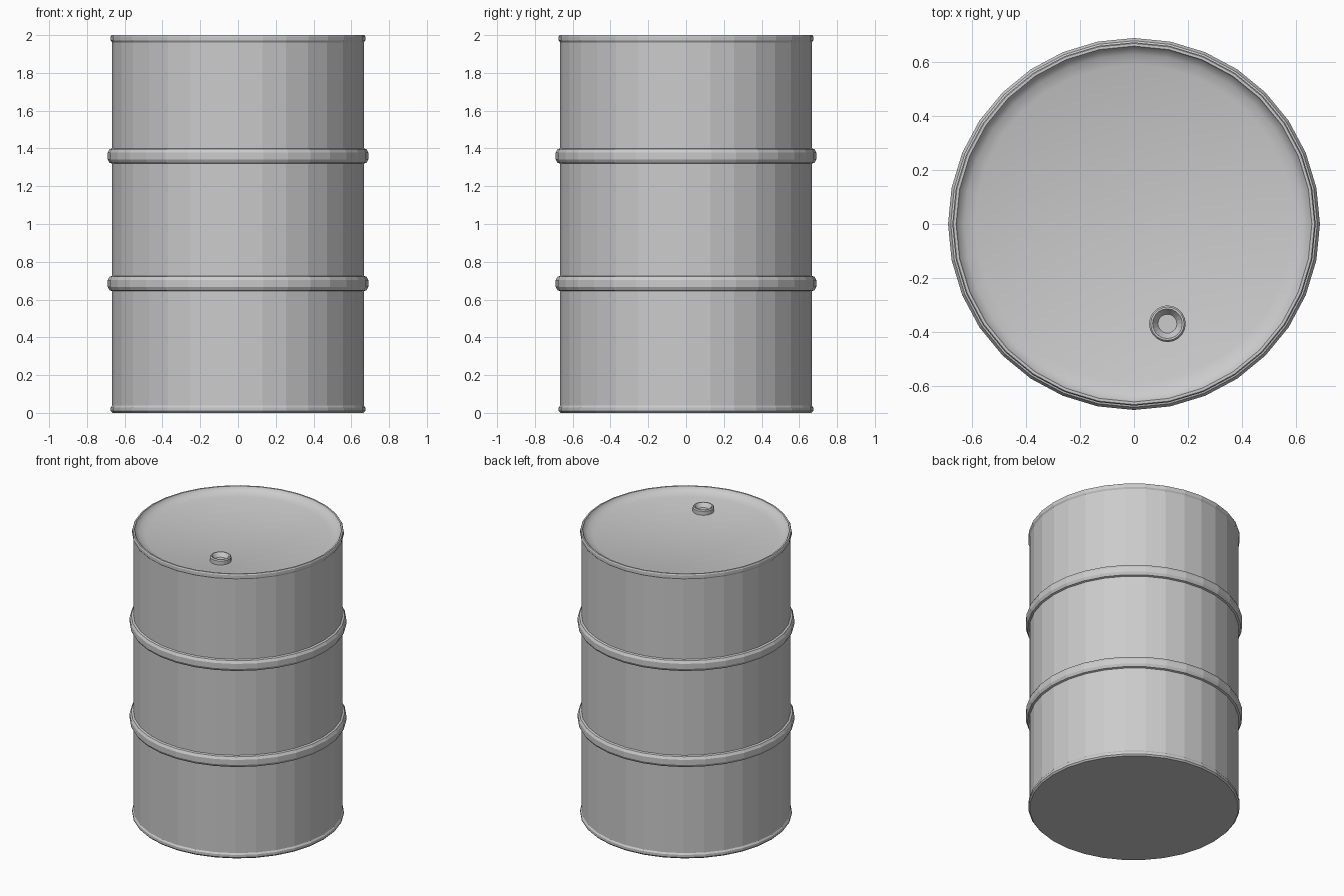
import bpy, bmesh
from math import sin, cos, pi

if "Cube" in bpy.data.objects:
    bpy.data.objects.remove(bpy.data.objects["Cube"])


def lathe(name, profile, sides, centre=(0, 0), cap_start=False, cap_end=False):
    """Revolve (radius, height) points around a vertical axis."""
    bm = bmesh.new()
    rings = []
    for r, z in profile:
        rings.append([bm.verts.new((centre[0] + r * cos(2 * pi * i / sides),
                                    centre[1] + r * sin(2 * pi * i / sides), z))
                      for i in range(sides)])
    for a, b in zip(rings, rings[1:]):
        for i in range(sides):
            j = (i + 1) % sides
            bm.faces.new((a[i], a[j], b[j], b[i]))
    if cap_start:
        bm.faces.new(rings[0][::-1])
    if cap_end:
        bm.faces.new(rings[-1])
    mesh = bpy.data.meshes.new(name)
    bm.to_mesh(mesh)
    bm.free()
    obj = bpy.data.objects.new(name, mesh)
    bpy.context.collection.objects.link(obj)
    return obj


SIDES = 32
R = 0.667


def hoop(z):
    """Rounded rolling hoop pressed out of the wall."""
    return [(R, z - 0.04), (0.68, z - 0.036), (0.69, z - 0.018),
            (0.69, z + 0.018), (0.68, z + 0.036), (R, z + 0.04)]


# Wall with bottom bead, two hoops and top bead
wall = [(0.665, 0.0), (0.674, 0.01), (0.674, 0.028), (R, 0.038)]
wall += hoop(0.685) + hoop(1.36)
wall += [(R, 1.962), (0.674, 1.972), (0.674, 1.992), (0.67, 2.0), (0.66, 2.0)]
lathe("drum_wall", wall, SIDES, cap_start=True)

# Shallow dished lid, smooth shaded
lid = lathe("drum_lid", [(0.66, 2.0), (0.655, 1.987), (0.63, 1.972), (0.59, 1.958)],
            SIDES, cap_end=True)
lid.data.polygons.foreach_set("use_smooth", [True] * len(lid.data.polygons))

# Filler bung with a tapered recess
lathe("filler_bung", [(0.068, 1.95), (0.068, 1.986), (0.062, 1.993), (0.055, 1.993),
                      (0.035, 1.965)],
      20, centre=(0.124, -0.37), cap_end=True)
